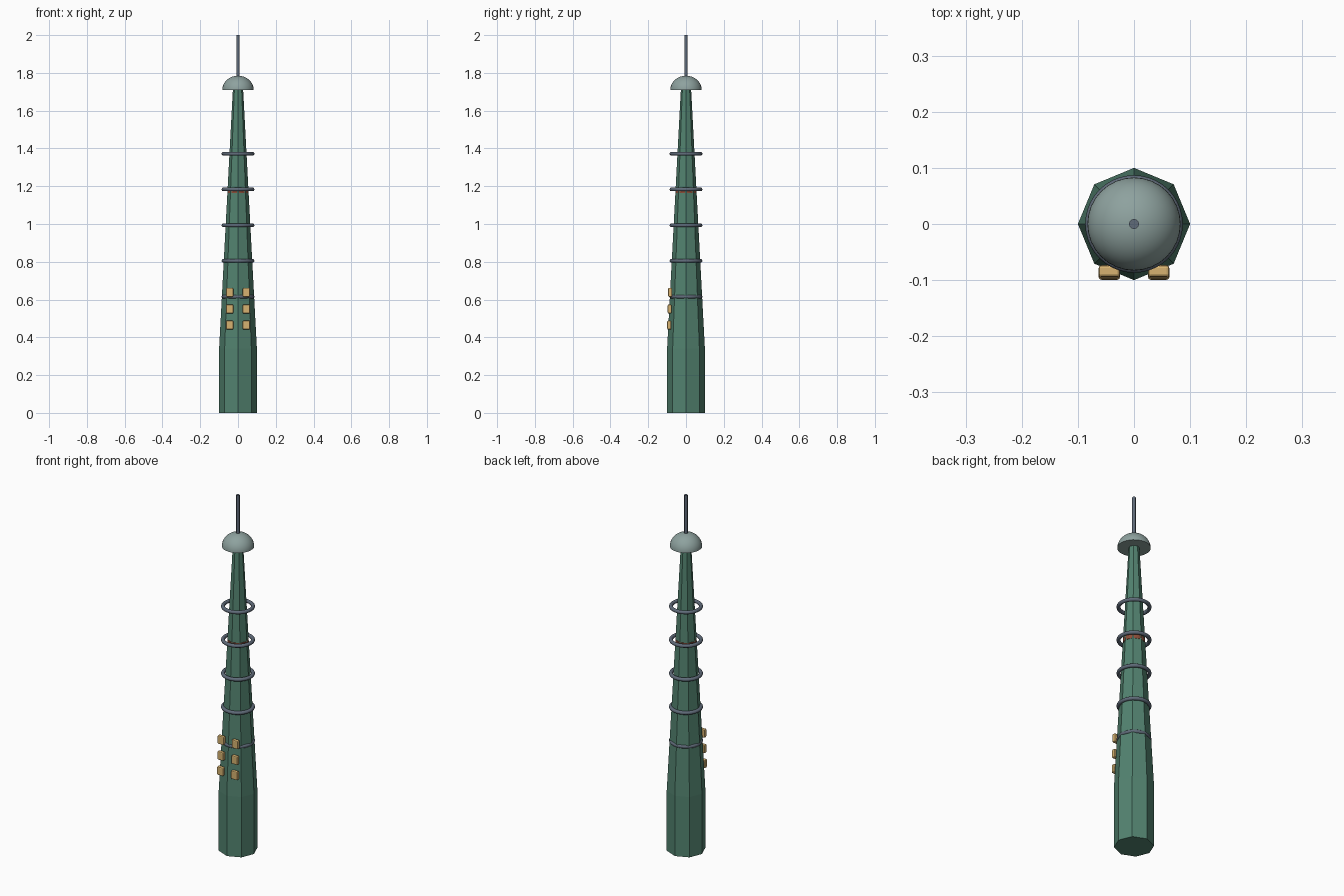
import bpy
import math

if "Cube" in bpy.data.objects:
    bpy.data.objects.remove(bpy.data.objects["Cube"])


def material(name, rgb):
    m = bpy.data.materials.new(name)
    m.diffuse_color = (*rgb, 1.0)
    m.use_nodes = True
    m.node_tree.nodes["Principled BSDF"].inputs["Base Color"].default_value = m.diffuse_color
    return m


green = material("verdigris_green", (0.085, 0.225, 0.16))
pale = material("pale_grey_green", (0.27, 0.36, 0.345))
slate = material("slate_metal", (0.115, 0.145, 0.19))
gold = material("warm_gold", (0.68, 0.45, 0.165))
copper = material("copper_brown", (0.26, 0.075, 0.04))


def finish(name, mat, smooth=False):
    ob = bpy.context.object
    ob.name = name
    ob.data.materials.append(mat)
    if smooth:
        bpy.ops.object.shade_smooth_by_angle(angle=math.radians(40))
    return ob


def lathe(name, profile, sides, mat, smooth=False):
    """Closed solid of revolution from (radius, z) points; radius 0 makes a pole."""
    verts, rings, faces = [], [], []
    for r, z in profile:
        n = 1 if r == 0 else sides
        rings.append([len(verts) + i for i in range(n)])
        for i in range(n):
            a = 2 * math.pi * i / sides
            verts.append((r * math.cos(a), r * math.sin(a), z))
    for lo, hi in zip(rings, rings[1:]):
        for i in range(sides):
            j = (i + 1) % sides
            if len(hi) == 1:
                faces.append((lo[i], lo[j], hi[0]))
            else:
                faces.append((lo[i], lo[j], hi[j], hi[i]))
    faces.append(rings[0][::-1])
    if len(rings[-1]) > 1:
        faces.append(rings[-1])
    me = bpy.data.meshes.new(name)
    me.from_pydata(verts, [], faces)
    ob = bpy.data.objects.new(name, me)
    bpy.context.collection.objects.link(ob)
    bpy.ops.object.select_all(action='DESELECT')
    ob.select_set(True)
    bpy.context.view_layer.objects.active = ob
    return finish(name, mat, smooth)


# Octagonal shaft: straight foot, long taper
lathe("tower_shaft", [(0.1, 0), (0.1, 0.34), (0.027, 1.715)], 8, green)

# Thin copper band just under the second ring from the top
lathe("copper_band", [(0.0545, 1.163), (0.0545, 1.188)], 32, copper, True)

# Half-dome cap with flat underside
dome = [(0.083 * math.cos(k * math.pi / 24), 1.71 + 0.075 * math.sin(k * math.pi / 24))
        for k in range(12)] + [(0, 1.785)]
lathe("dome_cap", dome, 32, pale, True)

# Antenna mast
lathe("antenna", [(0.009, 1.77), (0.009, 2.0)], 12, slate, True)

# Five equal hoops
for i, z in enumerate((0.615, 0.805, 0.993, 1.183, 1.372)):
    bpy.ops.mesh.primitive_torus_add(major_radius=0.077, minor_radius=0.01,
                                     major_segments=40, minor_segments=10,
                                     location=(0, 0, z))
    finish(f"hoop_{i + 1}", slate, True)

# Two columns of three bevelled windows on the front
for row, (z, y) in enumerate(((0.465, -0.089), (0.55, -0.0865), (0.638, -0.084))):
    for side, x in (("left", -0.044), ("right", 0.044)):
        bpy.ops.mesh.primitive_cube_add(size=1, location=(x, y, z))
        ob = bpy.context.object
        ob.scale = (0.038, 0.021, 0.047)
        bpy.ops.object.transform_apply(location=False, rotation=False, scale=True)
        bev = ob.modifiers.new("bevel", 'BEVEL')
        bev.width = 0.005
        bev.segments = 2
        finish(f"window_{side}_{row + 1}", gold)
